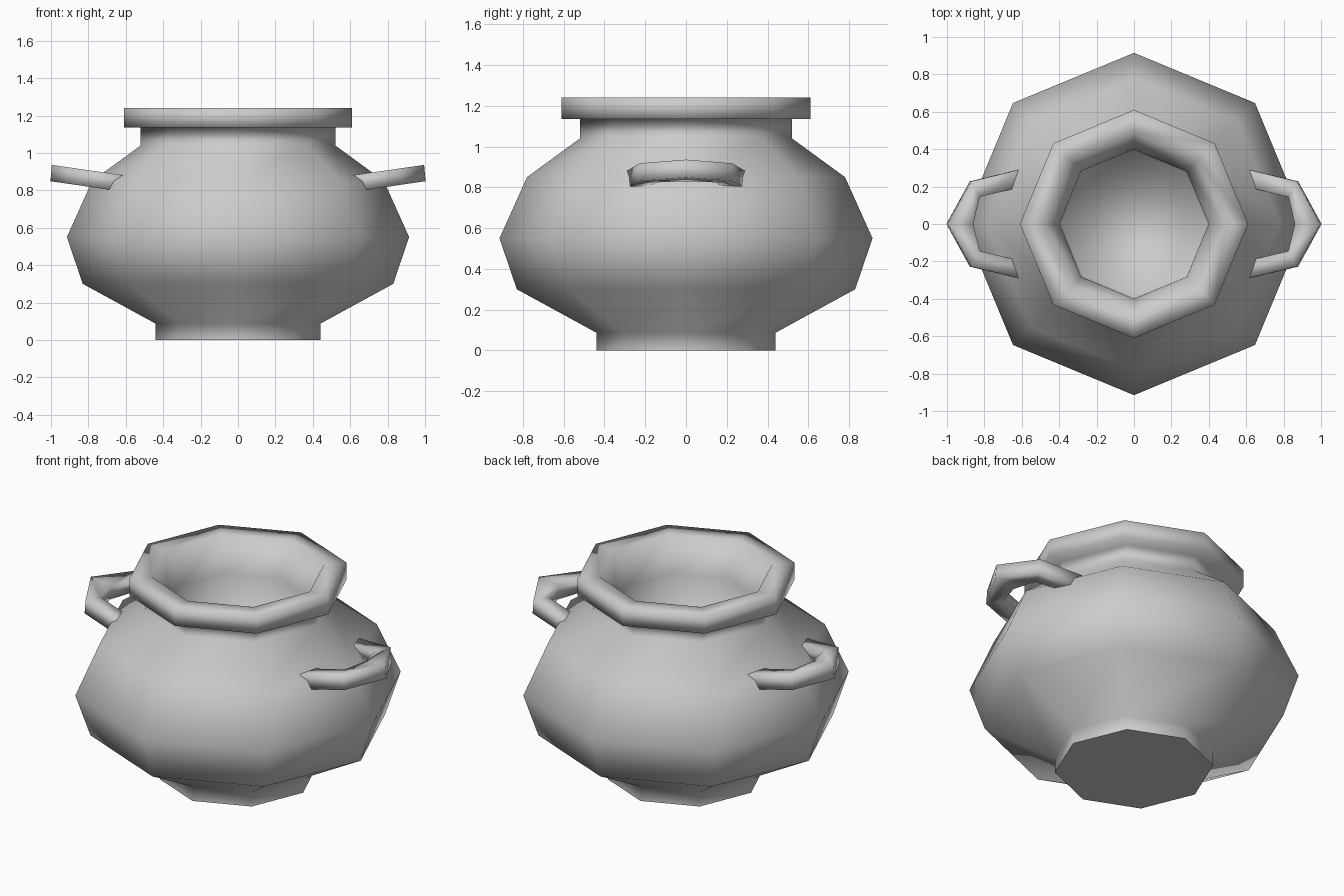
import bpy
import bmesh
from math import cos, sin, tau

SIDES = 8

cube = bpy.data.objects.get("Cube")
if cube:
    bpy.data.objects.remove(cube, do_unlink=True)

clay = bpy.data.materials.new("grey_clay")
clay.use_nodes = True
clay.diffuse_color = (0.6, 0.6, 0.6, 1)
clay.node_tree.nodes["Principled BSDF"].inputs["Base Color"].default_value = (0.6, 0.6, 0.6, 1)


def loft(name, rings, sharp_ends=False):
    """Bridge closed rings of points, cap both ends and shade smooth."""
    bm = bmesh.new()
    loops = [[bm.verts.new(p) for p in ring] for ring in rings]
    n = len(loops[0])
    for a, b in zip(loops, loops[1:]):
        for i in range(n):
            j = (i + 1) % n
            bm.faces.new((a[i], a[j], b[j], b[i]))
    base = bm.faces.new(loops[0])
    bm.faces.new(loops[-1])
    bmesh.ops.recalc_face_normals(bm, faces=bm.faces)
    for face in bm.faces:
        face.smooth = True
    if sharp_ends:
        for edge in base.edges:
            edge.smooth = False
    mesh = bpy.data.meshes.new(name)
    bm.to_mesh(mesh)
    bm.free()
    mesh.materials.append(clay)
    obj = bpy.data.objects.new(name, mesh)
    bpy.context.collection.objects.link(obj)
    return obj


# Pot: (radius, height) from the foot, up the belly, over the rim, into the bowl
profile = [(0.44, 0), (0.44, 0.087), (0.83, 0.3), (0.915, 0.55), (0.78, 0.85),
           (0.52, 1.04), (0.52, 1.135), (0.61, 1.135), (0.61, 1.24),
           (0.485, 1.24), (0.40, 1.04), (0.39, 0.7)]
loft("pot_body",
     [[(r * cos(tau * i / SIDES), r * sin(tau * i / SIDES), z) for i in range(SIDES)]
      for r, z in profile], sharp_ends=True)

# Handles: outer and inner plan points from one end to the middle, then mirrored
half = [((0.55, 0.305), (0.55, 0.21)),
        ((0.87, 0.228), (0.825, 0.145)),
        ((0.995, 0), (0.86, 0))]
plan = half + [tuple((x, -y) for x, y in pair) for pair in half[1::-1]]


def handle_ring(outer, inner, side):
    def top(x):
        return 0.88 + 0.145 * (x - 0.61)
    (xo, yo), (xi, yi) = outer, inner
    lean, drop = 0.008, 0.087
    return [(side * xo, yo, top(xo)), (side * xi, yi, top(xi)),
            (side * (xi + lean), yi, top(xi) - drop),
            (side * (xo + lean), yo, top(xo) - drop)]


for name, side in (("left_handle", 1), ("right_handle", -1)):
    loft(name, [handle_ring(o, i, side) for o, i in plan])
